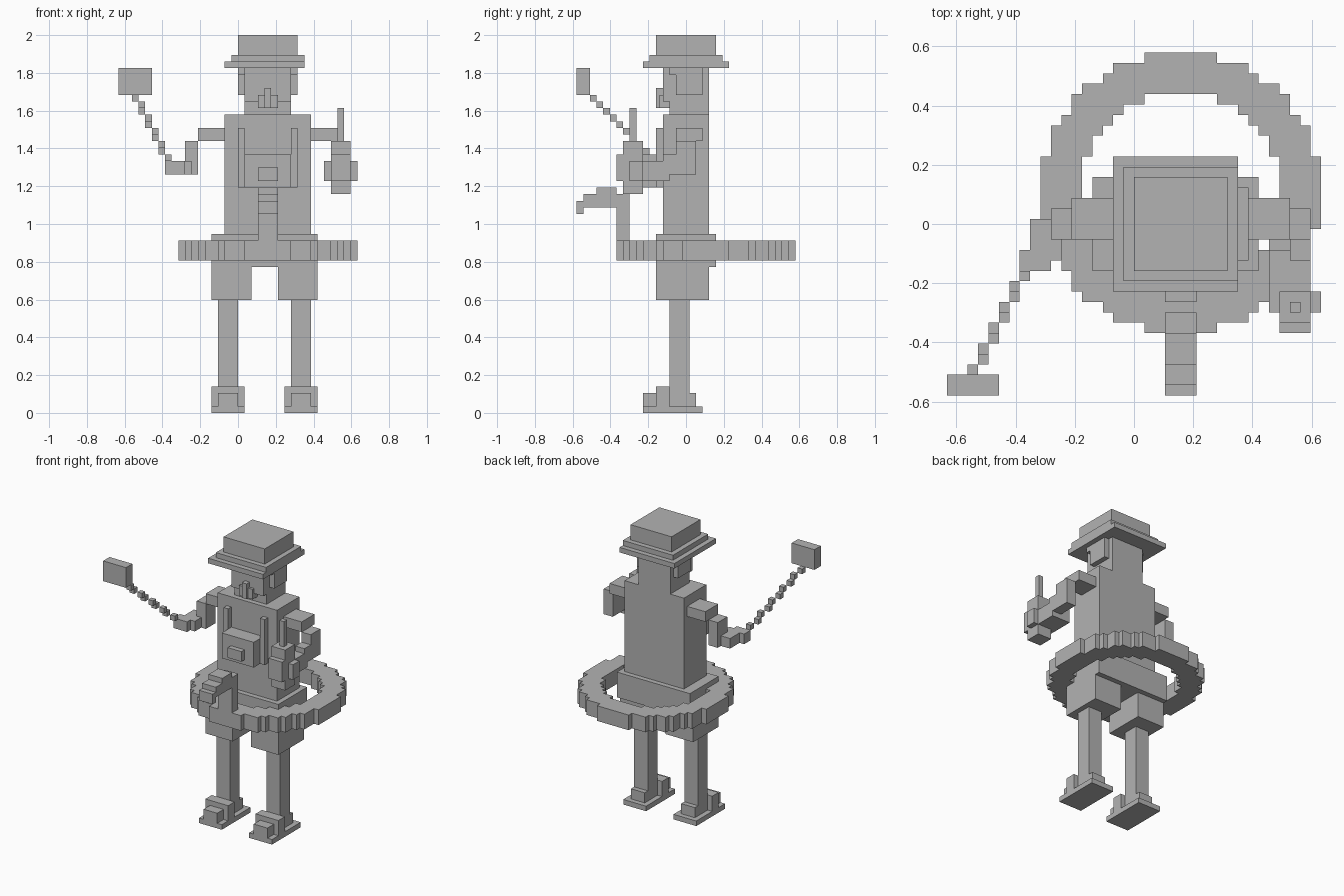
import bpy
import bmesh
from mathutils import Matrix, Vector

default_cube = bpy.data.objects.get("Cube")
if default_cube:
    bpy.data.objects.remove(default_cube, do_unlink=True)

UNIT = 2 / 57                       # edge of one block
ORIGIN = Vector((18, 16.5, 0))      # grid point placed at the world origin

# Single flat colour
grey = bpy.data.materials.new("plain grey")
grey.use_nodes = True
colour = (0.45, 0.45, 0.45, 1)
grey.diffuse_color = colour
grey.node_tree.nodes["Principled BSDF"].inputs["Base Color"].default_value = colour


def finish(name, bm):
    """Turn a bmesh into a named, coloured object."""
    mesh = bpy.data.meshes.new(name)
    bm.to_mesh(mesh)
    bm.free()
    mesh.materials.append(grey)
    obj = bpy.data.objects.new(name, mesh)
    bpy.context.scene.collection.objects.link(obj)
    return obj


def part(name, *boxes):
    """Build one object from boxes given as x, y and z ranges in blocks."""
    bm = bmesh.new()
    for x_range, y_range, z_range in boxes:
        low, high = (Vector(corner) for corner in zip(x_range, y_range, z_range))
        centre = ((low + high) / 2 - ORIGIN) * UNIT
        size = (high - low) * UNIT
        bmesh.ops.create_cube(bm, size=1, matrix=Matrix.Translation(centre) @ Matrix.Diagonal(size).to_4x4())
    return finish(name, bm)


# Hat
part("hat_crown", ((18, 27), (12, 21), (54, 57)))
part("hat_band", ((17, 28), (11, 22), (53, 54)))
part("hat_brim", ((16, 28), (10, 23), (52, 53)))

# Head and face
part("head", ((19, 26), (13, 20), (47, 52)))
part("jaw", ((19, 26), (14, 20), (45, 47)))
part("nose", ((22, 23), (12, 13), (46, 49)))
part("moustache", ((21, 24), (12.5, 14), (46, 48)))
for side, x in (("right", 18), ("left", 26)):
    part(side + "_sideburn",
         ((x, x + 1), (15, 19), (48, 52)),
         ((x, x + 1), (14, 15), (51, 52)))

# Torso, bib and straps
part("torso", ((16, 29), (13, 20), (27, 45)))
part("bib", ((19, 26), (10, 13), (34, 39)))
part("bib_pocket", ((21, 24), (9, 10), (35, 37)))
for side, x in (("right", 18), ("left", 26)):
    part(side + "_strap", ((x, x + 1), (12, 13), (34, 43)))

# Hips, legs and shoes
part("hips", ((14, 30), (12, 21), (22, 27)))
for side, x in (("right", 14), ("left", 25)):
    inner = x if side == "right" else x - 1
    part(side + "_thigh", ((inner, inner + 6), (12, 20), (17, 22)))
    part(side + "_leg", ((x + 1, x + 4), (14, 17), (1, 17)))
    part(side + "_sole", ((x, x + 5), (10, 19), (0, 1)))
    part(side + "_shoe_toe", ((x + 1, x + 4), (10, 12), (1, 3)))
    part(side + "_shoe_tongue", ((x, x + 5), (12, 14), (1, 4)))
    part(side + "_shoe_heel", ((x + 1, x + 4), (14, 18), (1, 3)))

# Shoulders
for side, x in (("right", 12), ("left", 29)):
    part(side + "_shoulder", ((x, x + 4), (15, 19), (41, 43)))

# Right arm reaching out with the chain
part("right_arm", ((10, 12), (15, 18), (36, 41)))
part("right_hand",
     ((8, 10), (12, 17), (36, 38)),
     ((7, 8), (12, 14), (36, 38)),
     ((10, 11), (13, 15), (36, 38)))

# Chain of single blocks climbing to the weight
links = []
for step in range(10):
    x, y, z = 2 + (step + 1) // 2, 2 + step, 47 - step
    links.append(((x, x + 1), (y, y + 1), (z, z + 1)))
part("chain", *links)
part("chain_weight", ((0, 5), (0, 2), (48, 52)))

# Left arm holding a canister
part("left_arm", ((33, 35), (15, 18), (36, 41)))
part("left_forearm", ((33, 35), (13, 18), (36, 39)))
part("left_hand",
     ((31, 35), (10, 14), (35, 38)),
     ((31, 36), (8, 10), (35, 38)))
part("canister",
     ((32, 35), (7, 10), (33, 41)),
     ((32, 35), (6, 7), (35, 39)))
part("canister_rod", ((33, 34), (8, 9), (41, 46)))

# Float ring: a grid of blocks kept only between two radii
bm = bmesh.new()
ring_centre = (Vector((22.5, 19.5, 24.5)) - ORIGIN) * UNIT
bmesh.ops.create_grid(bm, x_segments=27, y_segments=27, size=13.5 * UNIT)
outside = [face for face in bm.faces
           if not 9.5 < face.calc_center_median().length / UNIT < 13.5]
bmesh.ops.delete(bm, geom=outside, context="FACES")
bmesh.ops.translate(bm, verts=bm.verts, vec=ring_centre)
ring = finish("float_ring", bm)
thick = ring.modifiers.new("thickness", "SOLIDIFY")
thick.thickness = 3 * UNIT
thick.offset = 0

# Float neck, head and beak
part("float_neck", ((21, 24), (6, 8), (26, 33)))
part("float_head", ((21, 24), (3, 6), (31, 34)))
part("float_beak",
     ((21, 24), (1, 3), (31, 33)),
     ((21, 24), (0, 1), (30, 32)))
